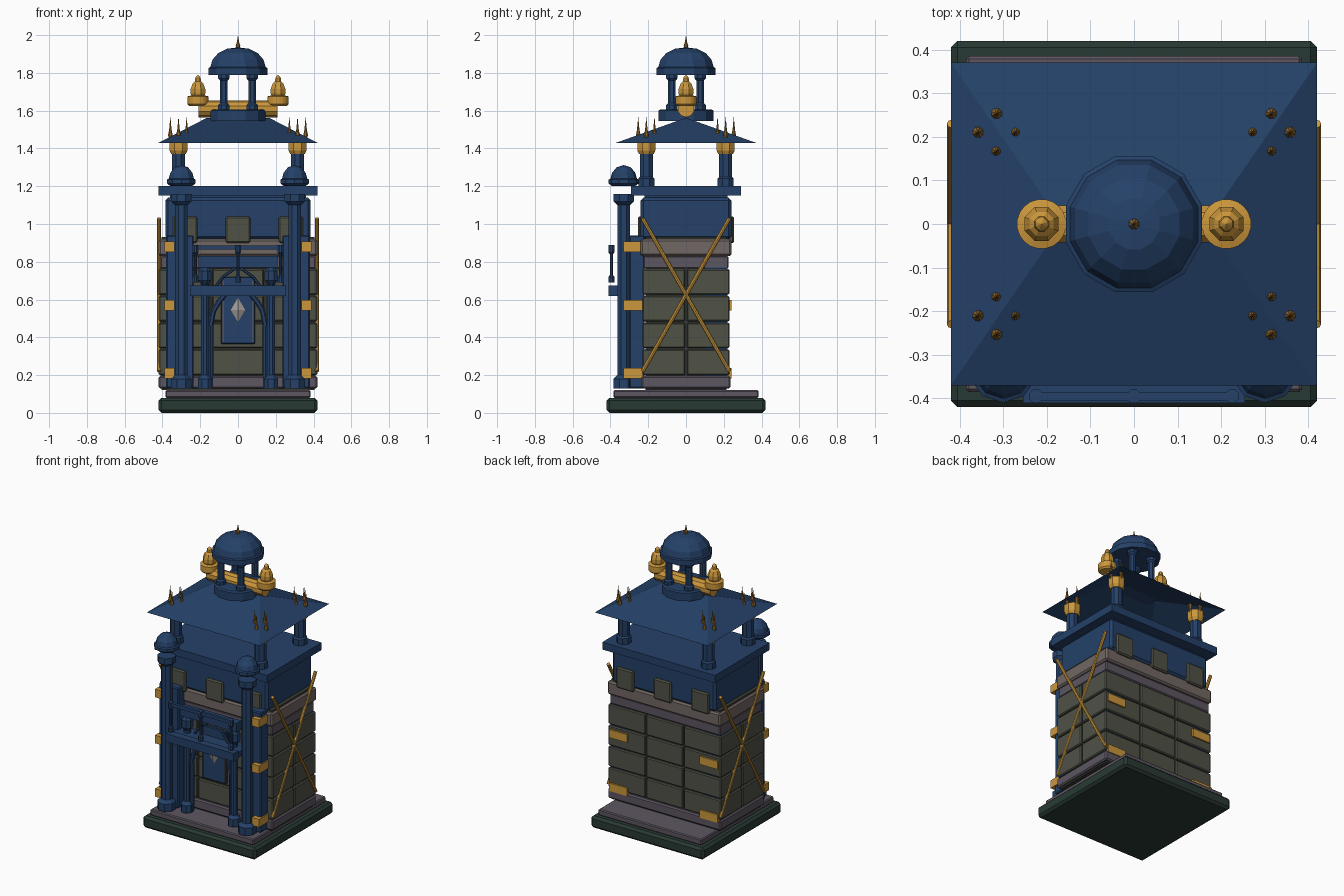
import bpy, bmesh, math
from mathutils import Vector

cube = bpy.data.objects.get("Cube")
if cube:
    bpy.data.objects.remove(cube, do_unlink=True)


def material(name, *rgb):
    m = bpy.data.materials.new(name)
    m.use_nodes = True
    m.diffuse_color = (*rgb, 1)
    bsdf = m.node_tree.nodes["Principled BSDF"]
    bsdf.inputs["Base Color"].default_value = (*rgb, 1)
    bsdf.inputs["Roughness"].default_value = 0.8
    return m


BLUE = material("deep blue", 0.018, 0.053, 0.14)
GOLD = material("gold", 0.6, 0.31, 0.045)
BRONZE = material("dark bronze", 0.3, 0.15, 0.03)
STONE = material("green grey stone", 0.08, 0.084, 0.062)
MORTAR = material("dark mortar", 0.04, 0.045, 0.033)
PURPLE = material("purple grey", 0.11, 0.092, 0.12)
BROWN = material("warm grey", 0.165, 0.135, 0.125)
GREEN = material("dark green", 0.022, 0.042, 0.034)
SILVER = material("pale grey", 0.36, 0.32, 0.3)


def finish(name, bm, mat):
    me = bpy.data.meshes.new(name)
    bmesh.ops.recalc_face_normals(bm, faces=bm.faces)
    bm.to_mesh(me)
    bm.free()
    me.materials.append(mat)
    ob = bpy.data.objects.new(name, me)
    bpy.context.scene.collection.objects.link(ob)
    return ob


def box(name, x, y, z, mat, bevel=0):
    """Box from (min, max) ranges on each axis."""
    bm = bmesh.new()
    bmesh.ops.create_cube(bm, size=1)
    for v in bm.verts:
        v.co = [r[0] if c < 0 else r[1] for c, r in zip(v.co, (x, y, z))]
    if bevel:
        bmesh.ops.bevel(bm, geom=bm.edges[:], offset=bevel, segments=1, affect='EDGES')
    return finish(name, bm, mat)


def lathe(name, x, y, profile, mat, sides=8):
    """Stack of (radius, z) rings around a vertical axis."""
    bm = bmesh.new()
    rings = []
    for r, z in profile:
        if r == 0:
            rings.append([bm.verts.new((x, y, z))])
            continue
        angles = [math.tau * (i + 0.5) / sides for i in range(sides)]
        rings.append([bm.verts.new((x + r * math.cos(a), y + r * math.sin(a), z)) for a in angles])
    for a, b in zip(rings, rings[1:]):
        for i in range(sides):
            j = (i + 1) % sides
            quad = [a[i % len(a)], a[j % len(a)], b[j % len(b)], b[i % len(b)]]
            bm.faces.new(list(dict.fromkeys(quad)))
    for ring in (rings[0], rings[-1]):
        if len(ring) > 1:
            bm.faces.new(ring)
    return finish(name, bm, mat)


def rod(name, a, b, r, mat, sides=8):
    a, b = Vector(a), Vector(b)
    bm = bmesh.new()
    bmesh.ops.create_cone(bm, cap_ends=True, segments=sides, radius1=r, radius2=r, depth=(b - a).length)
    ob = finish(name, bm, mat)
    ob.location = (a + b) / 2
    ob.rotation_euler = (b - a).to_track_quat('Z', 'Y').to_euler()
    return ob


def both(lo, hi, s):
    return tuple(sorted((s * lo, s * hi)))


def spike(name, x, y, z, h):
    lathe(name, x, y, [(0.006, z), (0.013, z + h * 0.3), (0.007, z + h * 0.5), (0, z + h)], BRONZE)


# Base slabs
box("base_slab", (-0.42, 0.42), (-0.42, 0.42), (0, 0.08), GREEN, 0.015)
box("base_step", (-0.385, 0.385), (-0.385, 0.385), (0.08, 0.12), PURPLE, 0.006)

# Wall core, plinth and cornices
box("wall_core", (-0.405, 0.405), (-0.215, 0.215), (0.12, 0.93), MORTAR)
box("wall_plinth", (-0.42, 0.42), (-0.235, 0.235), (0.13, 0.195), PURPLE, 0.008)
box("lower_cornice", (-0.41, 0.41), (-0.225, 0.225), (0.765, 0.83), PURPLE, 0.006)
box("upper_cornice", (-0.42, 0.42), (-0.24, 0.24), (0.83, 0.92), BROWN, 0.01)

# Stone blocks in four rows, three across and two deep
xs, ys = (-0.42, -0.14, 0.14, 0.42), (-0.23, 0, 0.23)
gap = 0.004
for row in range(4):
    z0 = 0.197 + row * 0.142
    for x0, x1 in zip(xs, xs[1:]):
        for y0, y1 in zip(ys, ys[1:]):
            box("stone_block", (x0 + gap * (x0 > -0.4), x1 - gap * (x1 < 0.4)),
                (y0 + gap * (y0 == 0), y1 - gap * (y1 == 0)),
                (z0 + gap, z0 + 0.142 - gap), STONE, 0.006)

# Upper blue storey, its slab and the battlement plates
box("upper_storey", (-0.385, 0.385), (-0.24, 0.24), (0.92, 1.14), BLUE, 0.015)
box("storey_slab", (-0.42, 0.42), (-0.29, 0.29), (1.15, 1.2), BLUE)
box("slab_neck", (-0.36, 0.36), (-0.22, 0.22), (1.13, 1.16), BLUE)
for x in (-0.28, 0, 0.28):
    for s in (-1, 1):
        box("battlement", (x - 0.065, x + 0.065), both(0.22, 0.255, s), (0.9, 1.04), STONE, 0.008)

for s in (-1, 1):
    # Crossed side bars
    for d in (-1, 1):
        rod("cross_bar", (s * 0.418, -0.23 * d, 0.22), (s * 0.418, 0.23 * d, 1.03), 0.011, GOLD)

    # Corner pilasters with gold straps
    box("front_pilaster", both(0.235, 0.38, s), (-0.3, -0.22), (0.13, 0.94), BLUE, 0.006)
    box("back_pilaster", both(0.27, 0.409, s), (0.1, 0.219), (0.13, 0.82), BLUE)
    for z in (0.21, 0.57, 0.88):
        box("front_strap", both(0.335, 0.388, s), (-0.33, -0.228), (z - 0.027, z + 0.027), GOLD)
        if z < 0.8:
            box("back_strap", both(0.27, 0.405, s), (0.2, 0.241), (z - 0.027, z + 0.027), GOLD)

    # Outer columns with a small dome above each
    x, y = s * 0.3, -0.33
    lathe("outer_column", x, y, [(0.058, 0.13), (0.058, 0.18), (0.036, 0.2), (0.036, 1.1),
                                 (0.058, 1.12), (0.058, 1.16)], BLUE)
    lathe("column_dome", x, y, [(0.06, 1.2), (0.08, 1.215), (0.08, 1.235), (0.07, 1.24), (0.062, 1.27),
                                (0.038, 1.3), (0, 1.312)], BLUE, 10)

    # Porch columns
    lathe("porch_column", s * 0.175, -0.29, [(0.04, 0.13), (0.04, 0.18), (0.022, 0.2), (0.022, 0.68),
                                            (0.038, 0.7), (0.038, 0.75), (0.022, 0.77)], BLUE)
    # Pointed arches: one under the beam, one above it
    lower = [(0.145, 0.14), (0.145, 0.46), (0.13, 0.54), (0.1, 0.59), (0.065, 0.635)]
    upper = [(0.125, 0.66), (0.08, 0.72), (0.03, 0.755), (0, 0.785)]
    for name, pts, r in (("lower_arch", lower, 0.014), ("upper_arch", upper, 0.008)):
        for (xa, za), (xb, zb) in zip(pts, pts[1:]):
            rod(name, (s * xa, -0.28, za), (s * xb, -0.28, zb), r, BLUE, 6)

# Porch beam, balcony panel, rail and balusters
box("porch_beam", (-0.255, 0.255), (-0.41, -0.36), (0.62, 0.675), BLUE)
box("porch_floor", (-0.25, 0.25), (-0.36, -0.23), (0.625, 0.66), BLUE)
box("porch_lintel", (-0.21, 0.21), (-0.315, -0.265), (0.77, 0.83), BLUE)
box("balcony_rail", (-0.235, 0.235), (-0.405, -0.385), (0.865, 0.887), BLUE)
for x in (-0.225, 0, 0.225):
    lathe("baluster", x, -0.395, [(0.017, 0.69), (0.017, 0.72), (0.009, 0.73), (0.009, 0.84),
                                  (0.017, 0.85), (0.017, 0.89)], BLUE)

# Hanging banner with a faceted diamond
box("banner", (-0.09, 0.09), (-0.258, -0.235), (0.365, 0.72), BLUE, 0.004)
for s in (-1, 1):
    box("banner_trim", both(0.077, 0.083, s), (-0.261, -0.25), (0.375, 0.7), BROWN)
bm = bmesh.new()
bmesh.ops.create_cone(bm, segments=4, radius1=1, radius2=0, depth=1, cap_ends=True)
for v in bm.verts:
    v.co = (v.co.x * 0.045, -0.265 - v.co.z * 0.02, 0.545 + v.co.y * 0.077)
finish("banner_diamond", bm, SILVER)

# Open pavilion: four posts, gold capitals and roof spikes
for sx in (-1, 1):
    for sy in (-1, 1):
        x, y = sx * 0.315, sy * 0.21
        lathe("pavilion_post", x, y, [(0.046, 1.2), (0.046, 1.24), (0.037, 1.25), (0.037, 1.39)], BLUE)
        lathe("post_capital", x, y, [(0.042, 1.37), (0.052, 1.39), (0.052, 1.44)], GOLD)
        for dx, dy in ((1, 0), (-1, 0), (0, 1), (0, -1)):
            spike("roof_spike", x + dx * 0.043, y + dy * 0.043, 1.43, 0.14)

# Hipped roof, open underneath
bm = bmesh.new()
eaves = [bm.verts.new((x, y, 1.43)) for x, y in ((-0.42, -0.37), (0.42, -0.37), (0.42, 0.37), (-0.42, 0.37))]
left, right = [bm.verts.new((x, 0, 1.562)) for x in (-0.165, 0.165)]
a, b, c, d = eaves
for face in ((a, b, right, left), (b, c, right), (c, d, left, right), (d, a, left)):
    bm.faces.new(face)
finish("hipped_roof", bm, BLUE)

# Ridge bar and gold finials
rod("ridge_bar", (-0.21, 0, 1.61), (0.21, 0, 1.61), 0.045, GOLD, 10)
for s in (-1, 1):
    lathe("finial_ring", s * 0.212, 0, [(0.048, 1.625), (0.057, 1.635), (0.057, 1.675), (0.04, 1.68)], GOLD, 20)
    lathe("finial_jar", s * 0.212, 0, [(0.032, 1.67), (0.042, 1.69), (0.042, 1.715), (0.03, 1.745),
                                       (0.018, 1.755), (0.015, 1.775), (0, 1.79)], GOLD)

# Turret with four posts and a dome
lathe("turret_base", 0, 0, [(0.15, 1.545), (0.15, 1.6), (0.14, 1.607)], BLUE, 12)
for sx in (-1, 1):
    for sy in (-1, 1):
        lathe("turret_post", sx * 0.075, sy * 0.075, [(0.032, 1.6), (0.032, 1.63), (0.022, 1.64), (0.022, 1.76),
                                                      (0.032, 1.77), (0.032, 1.8)], BLUE)
lathe("turret_dome", 0, 0, [(0.162, 1.79), (0.162, 1.825), (0.152, 1.83), (0.14, 1.87), (0.108, 1.905),
                            (0.06, 1.928), (0, 1.935)], BLUE, 12)
spike("dome_spike", 0, 0, 1.92, 0.08)
